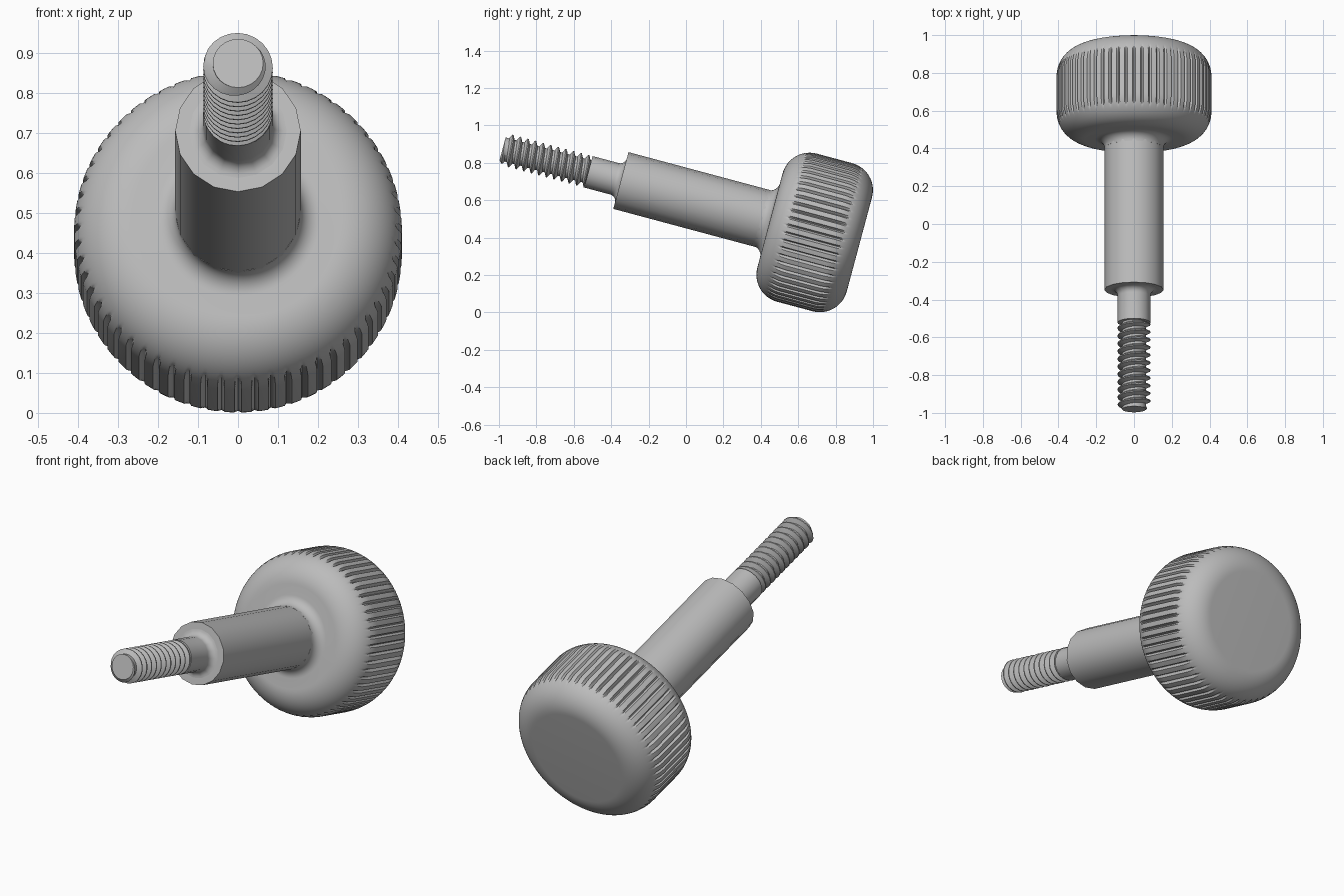
import bpy, bmesh, math
from mathutils import Matrix

cube = bpy.data.objects.get("Cube")
if cube:
    bpy.data.objects.remove(cube, do_unlink=True)

grey = bpy.data.materials.new("plain_grey")
grey.use_nodes = True
COLOUR = (0.5, 0.5, 0.5, 1)
grey.diffuse_color = COLOUR
grey.node_tree.nodes["Principled BSDF"].inputs["Base Color"].default_value = COLOUR

# The screw is built along local z from the shoulder, then tilted into place
PLACE = Matrix.Translation((0, -0.348, 0.705)) @ Matrix.Rotation(math.radians(-105), 4, 'X')
TAU = 2 * math.pi


def skin(name, rings, angle=30):
    """Join rings of (radius, angle, height) points into a capped surface."""
    bm = bmesh.new()
    loops = [[bm.verts.new((r * math.cos(a), r * math.sin(a), z)) for r, a, z in ring]
             for ring in rings]
    n = len(loops[0])
    for low, high in zip(loops, loops[1:]):
        for i in range(n):
            j = (i + 1) % n
            bm.faces.new((low[i], low[j], high[j], high[i]))
    bm.faces.new(loops[0][::-1])
    bm.faces.new(loops[-1])
    return finish(name, bm, angle)


def finish(name, bm, angle):
    bmesh.ops.remove_doubles(bm, verts=bm.verts, dist=1e-5)
    bmesh.ops.recalc_face_normals(bm, faces=bm.faces)
    mesh = bpy.data.meshes.new(name)
    bm.to_mesh(mesh)
    bm.free()
    mesh.materials.append(grey)
    obj = bpy.data.objects.new(name, mesh)
    bpy.context.collection.objects.link(obj)
    obj.matrix_world = PLACE
    bpy.ops.object.select_all(action='DESELECT')
    obj.select_set(True)
    bpy.context.view_layer.objects.active = obj
    bpy.ops.object.shade_smooth_by_angle(angle=math.radians(angle))
    return obj


def arc(r, z, radius, start, end, steps):
    """Profile points (radius, height) on an arc; angles in degrees."""
    angles = [math.radians(start + (end - start) * k / steps) for k in range(steps + 1)]
    return [(r + radius * math.cos(a), z + radius * math.sin(a)) for a in angles]


def lathe(name, profile, segments, limit=lambda i: 1.0):
    return skin(name, [[(min(r, limit(i)), TAU * i / segments, z) for i in range(segments)]
                       for r, z in profile])


# Knob with rounded rims, a fillet to the shaft and straight grip grooves
GROOVES, STEPS = 60, 10
KNOB_R, RIM, FRONT, BACK = 0.41, 0.15, 0.825, 1.32
groove_depth = {0: 0.016, 1: 0.012, 9: 0.012}
knob_profile = (arc(0.205, FRONT - 0.05, 0.05, 180, 90, 8)
                + arc(KNOB_R - RIM, FRONT + RIM, RIM, -90, 0, 18)
                + arc(KNOB_R - RIM, BACK - RIM, RIM, 0, 90, 18))
lathe("knob", knob_profile, GROOVES * STEPS,
      lambda i: KNOB_R - groove_depth.get(i % STEPS, 0))

# Plain shaft with a square shoulder
SHAFT_R = 0.157
lathe("shaft", [(0.08, 0), (SHAFT_R, 0), (SHAFT_R, FRONT + 0.02)], 16)

# Neck with a fillet against the shoulder
NECK_R, NECK_START = 0.087, -0.18
lathe("neck", [(NECK_R, NECK_START)] + arc(NECK_R + 0.035, -0.035, 0.035, 180, 90, 6), 16)

# Threaded end: rings follow a helix and are clamped to a chamfered tip
TIP, PITCH, ROOT, SEGMENTS = -0.655, 0.042, 0.063, 24
tooth = [(0, NECK_R), (0.14, NECK_R), (0.43, ROOT), (0.71, ROOT)]
turns = math.ceil((NECK_START - TIP) / PITCH) + 2


def thread_point(turn, part, r, i):
    z = TIP + PITCH * (turn + part - 1 + i / SEGMENTS)
    z = max(TIP, min(NECK_START, z))
    return min(r, ROOT + (z - TIP)), TAU * i / SEGMENTS, z


bm = bmesh.new()
rows = []
for turn in range(turns):
    for part, radius in tooth:
        row = []
        for i in range(SEGMENTS + 1):
            r, a, z = thread_point(turn, part, radius, i)
            row.append(bm.verts.new((r * math.cos(a), r * math.sin(a), z)))
        rows.append(row)
for low, high in zip(rows, rows[1:]):
    for i in range(SEGMENTS):
        bm.faces.new((low[i], low[i + 1], high[i + 1], high[i]))
bm.faces.new(rows[0][SEGMENTS - 1::-1])
finish("thread", bm, 30)
